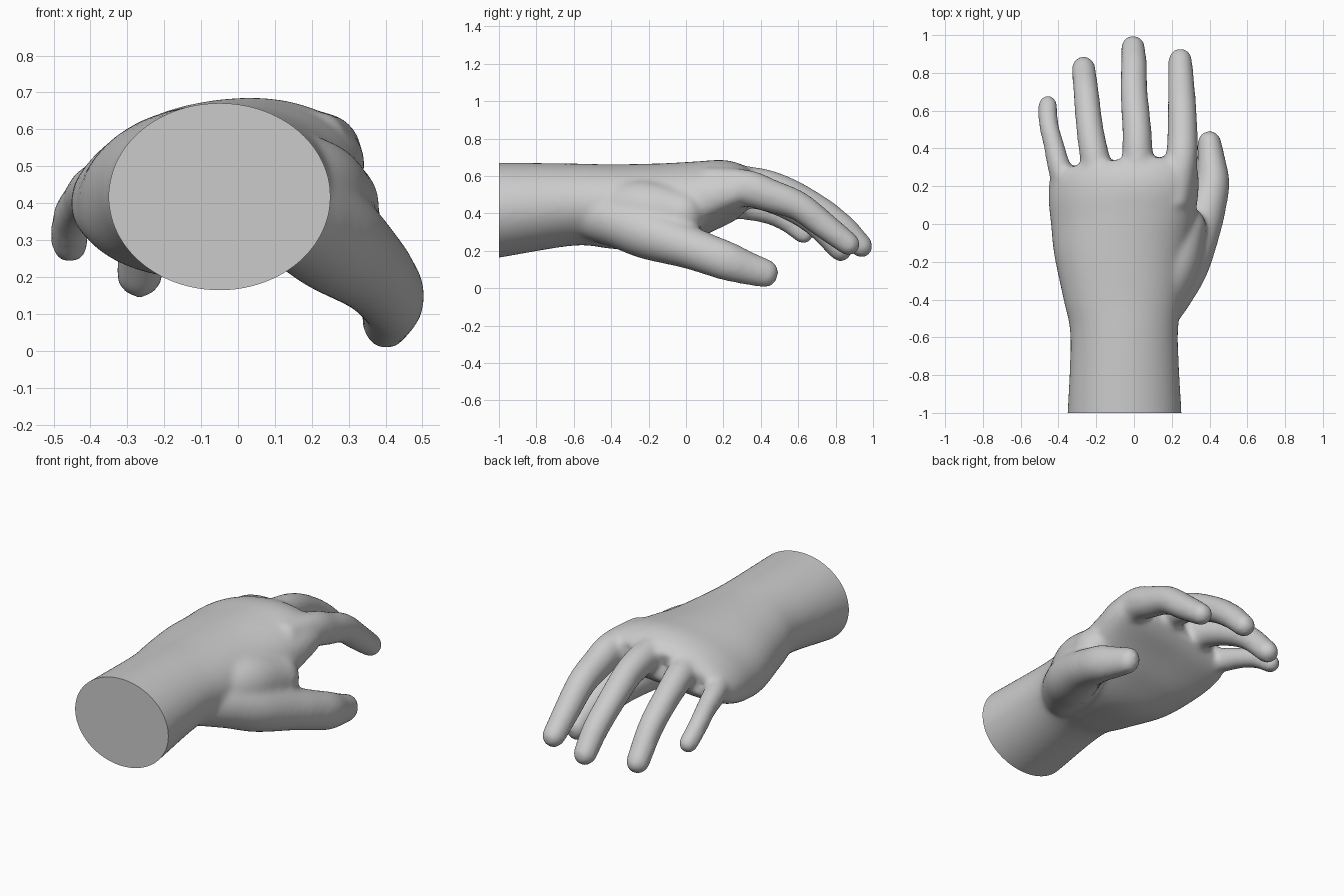
import bpy, bmesh, math
from mathutils import Vector

if "Cube" in bpy.data.objects:
    bpy.data.objects.remove(bpy.data.objects["Cube"])


def spline(pts, n):
    """Catmull-Rom through tuples of any length, n samples per span."""
    p = [Vector(q) for q in pts]
    p = [p[0] * 2 - p[1]] + p + [p[-1] * 2 - p[-2]]
    out = []
    for i in range(1, len(p) - 2):
        a, b, c, d = p[i - 1:i + 3]
        for j in range(n):
            t = j / n
            out.append(0.5 * (2 * b + (c - a) * t + (2 * a - 5 * b + 4 * c - d) * t * t
                              + (3 * b - a - 3 * c + d) * t ** 3))
    return out + [p[-2]]


def loft(bm, rings):
    """Skin a list of point rings and close both ends."""
    vs = [[bm.verts.new(co) for co in r] for r in rings]
    n = len(vs[0])
    for a, b in zip(vs, vs[1:]):
        for i in range(n):
            j = (i + 1) % n
            bm.faces.new((a[i], a[j], b[j], b[i]))
    bm.faces.new(vs[0][::-1])
    bm.faces.new(vs[-1])


def digit(bm, pts):
    """Tapered tube with a round tip; points are x, y, z, half width, half thickness."""
    s = spline(pts, 8)
    c = [Vector(q[:3]) for q in s]
    last = (c[-1] - c[-2]).normalized()
    samples = [(c[i], (c[min(i + 1, len(c) - 1)] - c[max(i - 1, 0)]).normalized(),
                s[i][3], s[i][4]) for i in range(len(c))]
    rw, rt = s[-1][3], s[-1][4]
    for k in range(1, 8):
        a = math.radians(k * 12)
        samples.append((c[-1] + last * rw * math.sin(a), last,
                        rw * math.cos(a), rt * math.cos(a)))
    rings = []
    for p, t, w, h in samples:
        side = t.cross(Vector((0, 0, 1))).normalized()
        up = side.cross(t)
        rings.append([p + side * w * math.cos(a) + up * h * math.sin(a)
                      for a in (math.tau * i / 24 for i in range(24))])
    loft(bm, rings)


def power(v, p):
    return math.copysign(abs(v) ** (2 / p), v)


bm = bmesh.new()

# forearm and palm: y, x min, x max, z min, z max, arch, squareness
sections = [
    (-1.15, -.356, .256, .14, .672, 0, 2),
    (-1.0, -.352, .252, .163, .672, 0, 2),
    (-.6, -.337, .233, .228, .667, 0, 2),
    (-.4, -.373, .255, .212, .663, .02, 2.1),
    (-.15, -.422, .29, .20, .67, .12, 2.2),
    (.05, -.44, .325, .27, .682, .3, 2.3),
    (.2, -.453, .343, .355, .69, .42, 2.4),
    (.3, -.45, .338, .41, .665, .42, 2.4),
    (.355, -.425, .31, .46, .62, .42, 2.3),
]
rings = []
for y, x0, x1, z0, z1, k, p in spline(sections, 6):
    ring = []
    for i in range(48):
        a = math.tau * i / 48
        x = (x0 + x1) / 2 + (x1 - x0) / 2 * power(math.cos(a), p)
        z = (z0 + z1) / 2 + (z1 - z0) / 2 * power(math.sin(a), p)
        drop = k * (x - .1) ** 2
        ring.append((x, y - .6 * drop, z - drop))
    rings.append(ring)
loft(bm, rings)

# little, ring, middle and index fingers
digit(bm, [(-.30, .08, .46, .07, .07), (-.385, .27, .44, .064, .07), (-.425, .42, .405, .055, .058),
           (-.452, .53, .36, .053, .055), (-.456, .63, .288, .052, .053)])
digit(bm, [(-.14, .10, .51, .08, .09), (-.2, .32, .515, .08, .085), (-.233, .5, .46, .073, .075),
           (-.252, .68, .355, .069, .07), (-.267, .826, .205, .064, .063)])
digit(bm, [(.03, .10, .55, .08, .1), (.02, .32, .562, .083, .092), (.015, .5, .53, .078, .082),
           (0, .7, .43, .073, .074), (0, .84, .325, .07, .07), (-.005, .937, .226, .064, .063)])
digit(bm, [(.22, .10, .54, .08, .11), (.25, .32, .535, .085, .1), (.257, .45, .495, .082, .09),
           (.255, .6, .44, .077, .08), (.25, .74, .335, .071, .073), (.245, .868, .237, .064, .063)])

# thumb and the web of flesh beside it
digit(bm, [(.10, -.48, .39, .13, .14), (.18, -.35, .35, .14, .14), (.262, -.2, .295, .142, .142),
           (.35, 0, .225, .118, .118), (.387, .1, .188, .103, .11), (.416, .22, .145, .091, .105),
           (.41, .33, .107, .076, .09), (.40, .43, .078, .064, .077)])
digit(bm, [(.08, -.45, .42, .14, .15), (.19, -.22, .42, .155, .16), (.27, -.02, .39, .115, .13)])

bmesh.ops.recalc_face_normals(bm, faces=bm.faces)
mesh = bpy.data.meshes.new("hand_parts")
bm.to_mesh(mesh)
bm.free()
source = bpy.data.objects.new("hand_parts", mesh)
bpy.context.collection.objects.link(source)

# fuse the parts into one soft skin
fuse = source.modifiers.new("fuse", 'REMESH')
fuse.mode = 'VOXEL'
fuse.voxel_size = .013
soft = source.modifiers.new("soften", 'SMOOTH')
soft.factor = .5
soft.iterations = 22
skin = bpy.data.meshes.new_from_object(
    source.evaluated_get(bpy.context.evaluated_depsgraph_get()))
bpy.data.objects.remove(source)

# cut the forearm flat
bm = bmesh.new()
bm.from_mesh(skin)
bmesh.ops.bisect_plane(bm, geom=bm.verts[:] + bm.edges[:] + bm.faces[:], dist=1e-5,
                       plane_co=(0, -1, 0), plane_no=(0, 1, 0), clear_inner=True)
bmesh.ops.holes_fill(bm, edges=[e for e in bm.edges if e.is_boundary], sides=0)
bmesh.ops.recalc_face_normals(bm, faces=bm.faces)
bm.to_mesh(skin)
bm.free()
hand = bpy.data.objects.new("hand", skin)
bpy.context.collection.objects.link(hand)
bpy.context.view_layer.objects.active = hand
hand.select_set(True)
bpy.ops.object.shade_smooth_by_angle(angle=math.radians(45))
